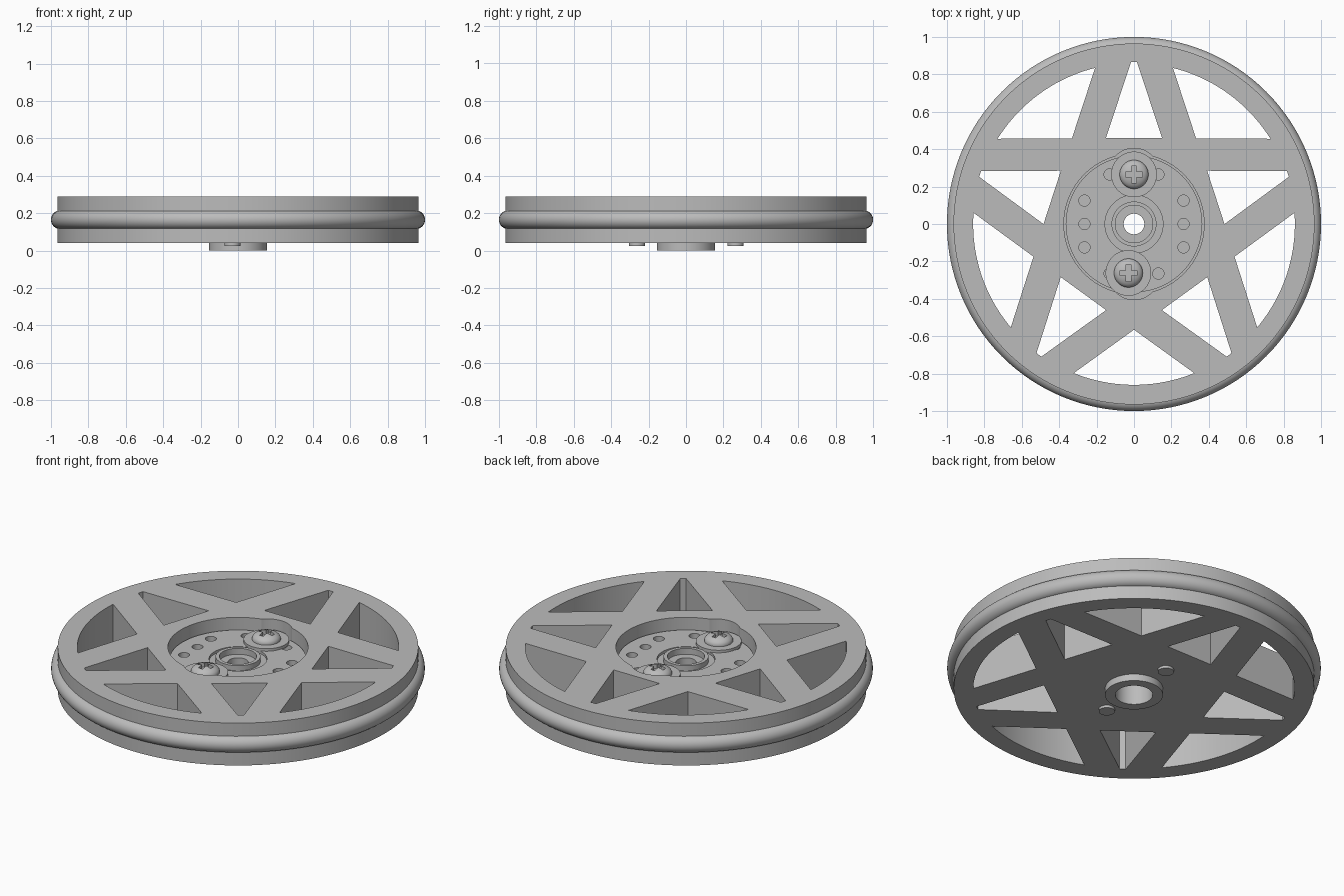
import bpy, bmesh
from math import pi, sin, cos, radians

default = bpy.data.objects.get("Cube")
if default:
    bpy.data.objects.remove(default, do_unlink=True)

grey = bpy.data.materials.new("plain grey")
grey.use_nodes = True
colour = (0.5, 0.5, 0.5, 1)
grey.diffuse_color = colour
grey.node_tree.nodes["Principled BSDF"].inputs["Base Color"].default_value = colour


def finish(name, bm):
    bmesh.ops.recalc_face_normals(bm, faces=bm.faces)
    mesh = bpy.data.meshes.new(name)
    bm.to_mesh(mesh)
    bm.free()
    mesh.materials.append(grey)
    obj = bpy.data.objects.new(name, mesh)
    bpy.context.collection.objects.link(obj)
    return obj


def arc(radius, start, end, steps, cx=0, cy=0):
    angles = [radians(start + (end - start) * i / steps) for i in range(steps + 1)]
    return [(cx + radius * cos(a), cy + radius * sin(a)) for a in angles]


def circle(radius, cx=0, cy=0, steps=48):
    return arc(radius, 0, 360, steps, cx, cy)[:-1]


def prism(name, outline, low, high, turn=0):
    """Extrude an outline upward, turned about the axle."""
    c, s = cos(turn), sin(turn)
    bm = bmesh.new()
    face = bm.faces.new([bm.verts.new((x * c - y * s, x * s + y * c, low)) for x, y in outline])
    top = bmesh.ops.extrude_face_region(bm, geom=[face])["geom"]
    bmesh.ops.translate(bm, vec=(0, 0, high - low),
                        verts=[v for v in top if isinstance(v, bmesh.types.BMVert)])
    return finish(name, bm)


def lathe(name, profile, cx=0, cy=0, steps=64):
    """Revolve a closed (radius, height) profile."""
    bm = bmesh.new()
    verts = [bm.verts.new((r, 0, z)) for r, z in profile]
    edges = [bm.edges.new((v, verts[i - 1])) for i, v in enumerate(verts)]
    bmesh.ops.spin(bm, geom=verts + edges, cent=(0, 0, 0), axis=(0, 0, 1),
                   angle=2 * pi, steps=steps, use_duplicate=False)
    bmesh.ops.remove_doubles(bm, verts=bm.verts, dist=0.0002)
    bmesh.ops.translate(bm, verts=bm.verts, vec=(cx, cy, 0))
    return finish(name, bm)


def cut(obj, cutter):
    cutter.hide_render = True
    mod = obj.modifiers.new("cut", "BOOLEAN")
    mod.operation, mod.solver, mod.object = "DIFFERENCE", "EXACT", cutter
    bpy.context.view_layer.objects.active = obj
    bpy.ops.object.modifier_apply(modifier=mod.name)
    bpy.data.objects.remove(cutter, do_unlink=True)


def smooth(obj):
    bpy.ops.object.select_all(action="DESELECT")
    obj.select_set(True)
    bpy.context.view_layer.objects.active = obj
    bpy.ops.object.shade_smooth_by_angle(angle=radians(30))


# Wheel disc with star-shaped spokes
wheel = prism("wheel", circle(0.965, steps=128), 0.04, 0.29)
spoke_gap = [(-0.15, 0.46), (0.15, 0.46), (0.016, 0.865), (-0.016, 0.865)]
rim_gap = [(0, -0.565)] + arc(0.86, 248, 292, 20)
for i in range(5):
    for outline in (spoke_gap, rim_gap):
        cut(wheel, prism("gap_cutter", outline, -0.1, 0.5, i * 2 * pi / 5))

# Hub recess, with lobes that clear the screws, and axle bore
cut(wheel, prism("recess_cutter", circle(0.375, steps=96), 0.17, 0.5))
for y in (0.27, -0.27):
    cut(wheel, prism("lobe_cutter", circle(0.135, 0, y), 0.17, 0.5))
cut(wheel, prism("bore_cutter", circle(0.15, steps=64), -0.1, 0.5))
smooth(wheel)

# Rubber ring around the rim
tyre = lathe("tyre_ring", [(0.95 + x, 0.165 + z) for x, z in circle(0.05, steps=32)], steps=128)
smooth(tyre)

# Mounting disc with collar and hollow axle boss
hub = lathe("hub_disc", [(0.055, 0.15), (0.055, 0.2), (0.1, 0.2), (0.1, 0.235), (0.12, 0.235),
                         (0.12, 0.205), (0.155, 0.205), (0.155, 0.22), (0.365, 0.22),
                         (0.365, 0.165), (0.155, 0.165), (0.155, 0), (0.1, 0), (0.1, 0.15)],
            steps=96)
holes = [(side * 0.265, y) for side in (-1, 1) for y in (-0.125, 0, 0.125)]
holes += [(side * 0.13, y) for side in (-1, 1) for y in (-0.265, 0.265)]
for x, y in holes:
    cut(hub, prism("hole_cutter", circle(0.03, x, y, 24), 0.1, 0.5))
smooth(hub)

# Washers, cross-head screws and the screw tips under the wheel
cross = [(-0.013, -0.045), (0.013, -0.045), (0.013, -0.013), (0.045, -0.013),
         (0.045, 0.013), (0.013, 0.013), (0.013, 0.045), (-0.013, 0.045),
         (-0.013, 0.013), (-0.045, 0.013), (-0.045, -0.013), (-0.013, -0.013)]
for label, x, y in (("back", 0, 0.265), ("front", -0.03, -0.262)):
    smooth(prism(label + "_washer", circle(0.122, x, y, 64), 0.215, 0.235))
    smooth(prism(label + "_screw_tip", circle(0.043, x, y, 32), 0.025, 0.06))
    dome = [(0, 0.23)] + [(0.077 * r / 0.077, 0.24 + z) for r, z in
                          [(0.077, -0.01)] + [(0.077 * cos(a * pi / 16), 0.04 * sin(a * pi / 16))
                                              for a in range(9)]]
    head = lathe(label + "_screw_head", dome, x, y, 48)
    cut(head, prism("cross_cutter", [(x + a, y + b) for a, b in cross], 0.252, 0.4))
    smooth(head)
